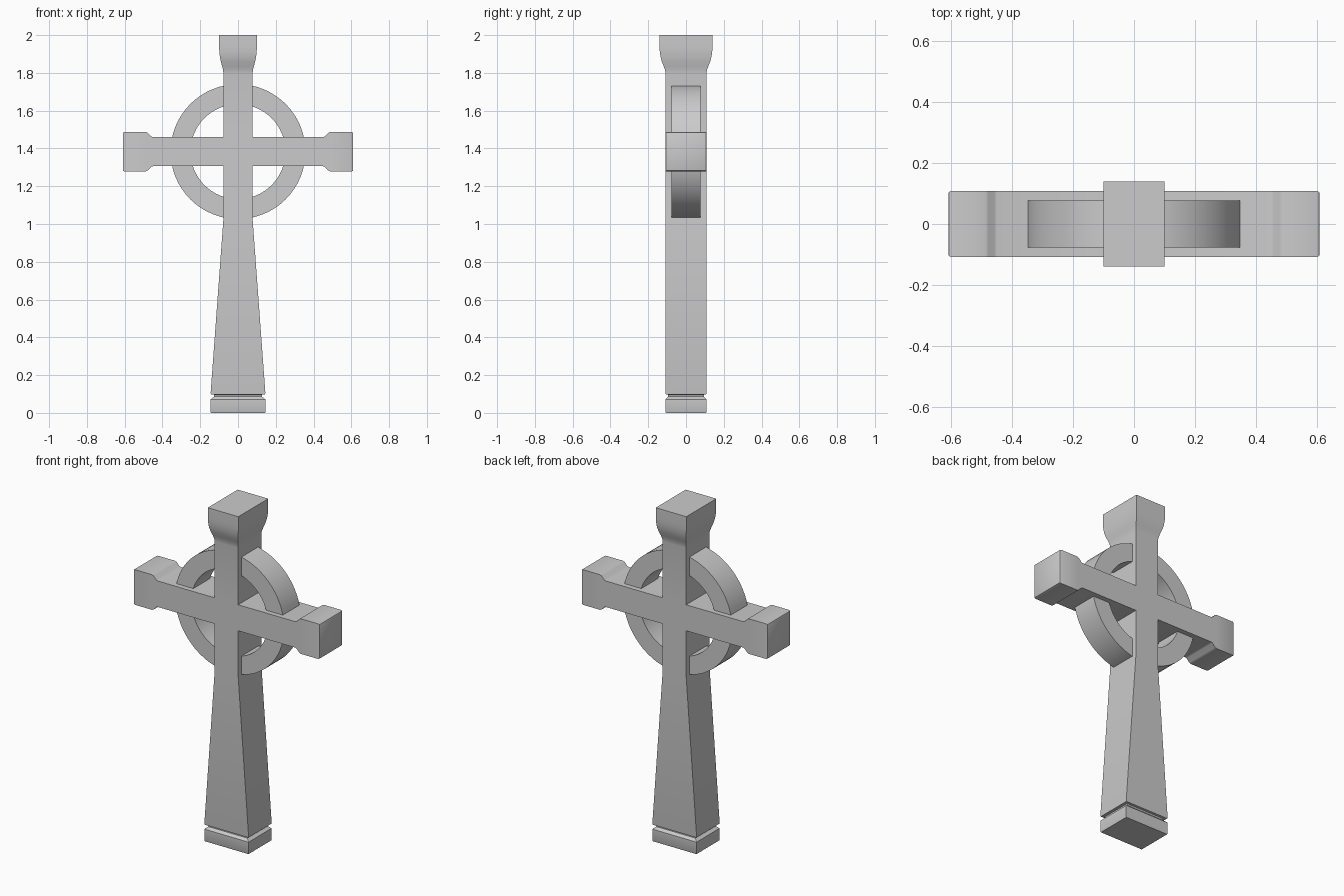
import bpy, bmesh
from math import sin, cos, radians

if "Cube" in bpy.data.objects:
    bpy.data.objects.remove(bpy.data.objects["Cube"])

CZ = 1.383      # height of the crossing
HALF = 0.077    # half width of the upper shaft and arms
DEPTH = 0.108   # half depth of the cross


def finish(bm, name, z=0):
    bmesh.ops.recalc_face_normals(bm, faces=bm.faces[:])
    mesh = bpy.data.meshes.new(name)
    bm.to_mesh(mesh)
    bm.free()
    ob = bpy.data.objects.new(name, mesh)
    ob.location.z = z
    bpy.context.collection.objects.link(ob)
    bpy.ops.object.select_all(action='DESELECT')
    ob.select_set(True)
    bpy.context.view_layer.objects.active = ob
    bpy.ops.object.shade_smooth_by_angle(angle=radians(30))
    return ob


def loft(bm, rings, cap_start=True):
    # joins successive four-cornered rings with side faces and caps the ends
    for a, b in zip(rings, rings[1:]):
        for i in range(4):
            j = (i + 1) % 4
            bm.faces.new((a[i], a[j], b[j], b[i]))
    if cap_start:
        bm.faces.new(rings[0])
    bm.faces.new(rings[-1])


# shaft: (z, half width, half depth), with base groove and flared top
shaft = [(0, .143, .106), (.004, .145, DEPTH), (.072, .145, DEPTH),
         (.086, .126, .094), (.096, .126, .094), (.098, .143, .107),
         (.104, .145, DEPTH), (1.03, HALF, DEPTH),
         (CZ - HALF, HALF, DEPTH), (CZ + HALF, HALF, DEPTH),
         (1.795, HALF, DEPTH), (1.815, .079, .111), (1.835, .084, .118),
         (1.86, .091, .128), (1.885, .096, .135), (1.915, .099, .139),
         (1.94, .1, .14), (2.0, .1, .14)]
bm = bmesh.new()
loft(bm, [[bm.verts.new((sx * w, sy * d, z))
           for sx, sy in ((-1, -1), (1, -1), (1, 1), (-1, 1))]
          for z, w, d in shaft])

# arms: grown from the side faces of the shaft, (x, half height, half depth)
arms = [(.45, HALF, DEPTH), (.459, .080, DEPTH), (.478, .100, DEPTH),
        (.488, .104, DEPTH), (.602, .104, DEPTH), (.608, .101, .105),
        (.61, .097, .101)]
bm.normal_update()
for side in (-1, 1):
    face = next(f for f in bm.faces
                if abs(f.calc_center_median().z - CZ) < .01
                and f.calc_center_median().x * side > .05)
    start = list(face.verts)
    signs = [(1 if v.co.y > 0 else -1, 1 if v.co.z > CZ else -1) for v in start]
    bm.faces.remove(face)
    rings = [start] + [[bm.verts.new((side * x, sy * d, CZ + sz * h))
                        for sy, sz in signs] for x, h, d in arms]
    loft(bm, rings, cap_start=False)
finish(bm, "cross_body")

# ring: one quarter arc between the arms, mirrored to all four
bm = bmesh.new()
rings = []
for k in range(13):
    a = radians(10 + 70 * k / 12)
    rings.append([bm.verts.new((r * cos(a), y, r * sin(a)))
                  for r, y in ((.251, -.078), (.357, -.078), (.357, .078), (.251, .078))])
loft(bm, rings)
ring = finish(bm, "ring", CZ)
mirror = ring.modifiers.new("mirror", 'MIRROR')
mirror.use_axis = (True, False, True)
mirror.use_mirror_merge = False
